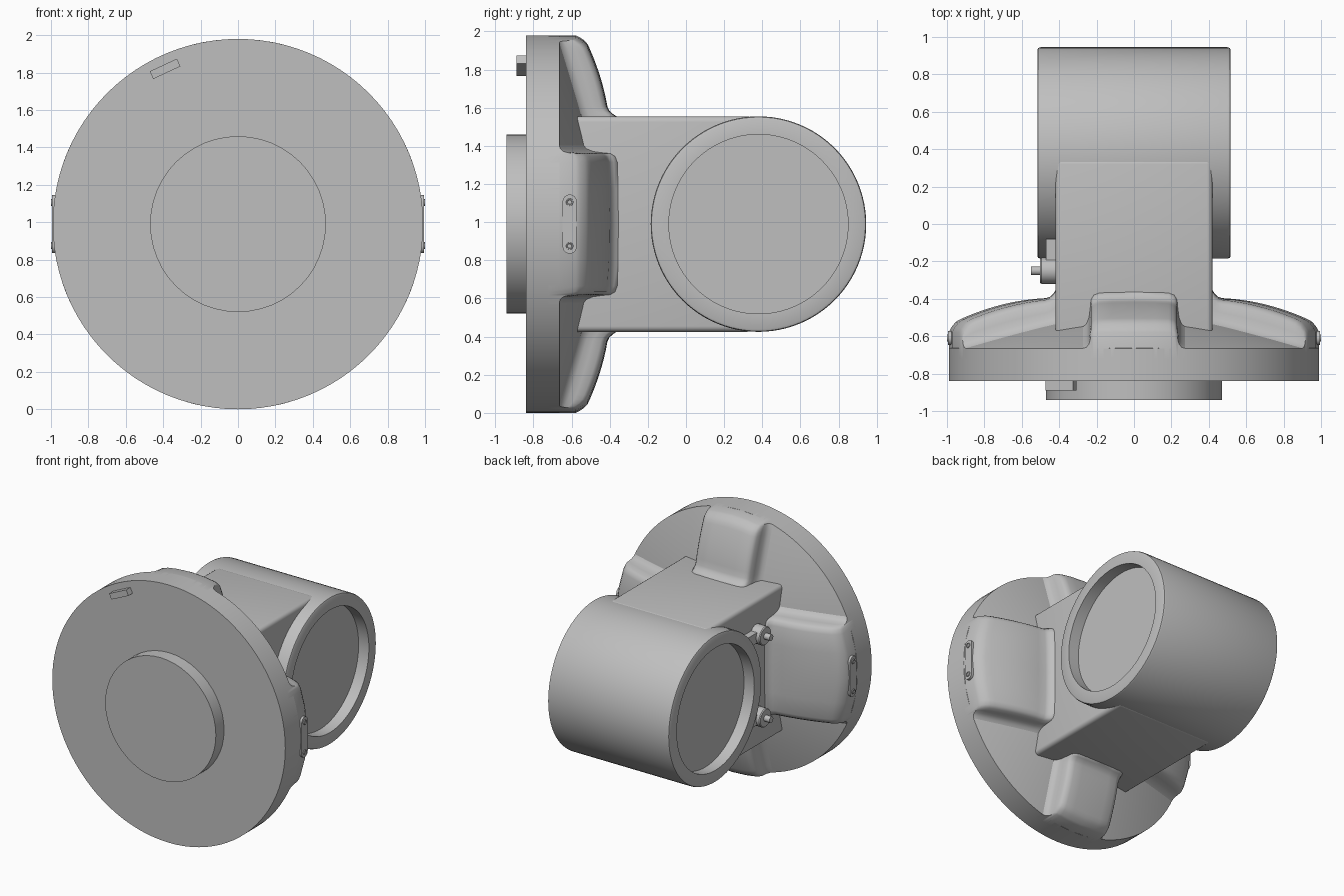
import bpy, bmesh, math
from mathutils import Matrix, Vector

cube = bpy.data.objects.get("Cube")
if cube:
    bpy.data.objects.remove(cube, do_unlink=True)

ZC = 0.99          # height of the main axis
R = 0.99           # flange radius

grey = bpy.data.materials.new("plain_grey")
grey.use_nodes = True
grey.diffuse_color = (0.52, 0.52, 0.52, 1)
grey.node_tree.nodes["Principled BSDF"].inputs["Base Color"].default_value = (0.52, 0.52, 0.52, 1)

TO_Y = Matrix.Rotation(-math.pi / 2, 4, 'X')
TO_X = Matrix.Rotation(math.pi / 2, 4, 'Y')


def finish(bm, name, matrix=Matrix(), angle=35):
    bmesh.ops.transform(bm, matrix=matrix, verts=bm.verts)
    bmesh.ops.recalc_face_normals(bm, faces=bm.faces)
    mesh = bpy.data.meshes.new(name)
    bm.to_mesh(mesh)
    bm.free()
    obj = bpy.data.objects.new(name, mesh)
    bpy.context.collection.objects.link(obj)
    mesh.materials.append(grey)
    bpy.ops.object.select_all(action='DESELECT')
    obj.select_set(True)
    bpy.context.view_layer.objects.active = obj
    bpy.ops.object.shade_smooth_by_angle(angle=math.radians(angle))
    return obj


def lathe(name, profile, turn, loc, segments=64):
    """Turn (radius, height) points round an axis; the ends sit on the axis."""
    bm = bmesh.new()
    verts = [bm.verts.new((r, 0, h)) for r, h in profile]
    edges = [bm.edges.new(pair) for pair in zip(verts, verts[1:])]
    bmesh.ops.spin(bm, geom=verts + edges, axis=(0, 0, 1), cent=(0, 0, 0),
                   angle=math.tau, steps=segments, use_duplicate=False)
    bmesh.ops.remove_doubles(bm, verts=bm.verts, dist=1e-5)
    return finish(bm, name, Matrix.Translation(loc) @ turn)


def box(name, size, loc, turn=Matrix(), bevel=0.0):
    bm = bmesh.new()
    bmesh.ops.create_cube(bm, size=1)
    bmesh.ops.scale(bm, vec=size, verts=bm.verts)
    if bevel:
        bmesh.ops.bevel(bm, geom=bm.edges[:], offset=bevel, segments=4,
                        profile=0.5, affect='EDGES')
    return finish(bm, name, Matrix.Translation(loc) @ turn)


def cone(r):
    return -0.53 - 0.32 * (r - 0.57)


def dome(r):
    edge = max(0.0, (r - 0.94) / 0.05)
    return -0.395 - 0.44 * (r - 0.42) ** 2 - 0.04 * edge ** 2


# Flange with a conical back
lathe("flange", [(0, -0.84), (R, -0.84), (R, cone(R)), (0.3, cone(0.3)), (0, cone(0.3))],
      TO_Y, (0, 0, ZC), 96)

# Front hub
lathe("front_hub", [(0, -0.94), (0.47, -0.94), (0.47, -0.8), (0, -0.8)], TO_Y, (0, 0, ZC), 48)

# Cross barrel with recessed ends
end = [(0, 0.43), (0.47, 0.43), (0.47, 0.517), (0.55, 0.517), (0.561, 0.512), (0.565, 0.50)]
lathe("cross_barrel", end + [(r, -h) for r, h in reversed(end)], TO_X, (0, 0.38, ZC), 96)

# Neck between flange and barrel
box("neck", (0.84, 1.0, 1.13), (0, -0.15, ZC), bevel=0.03)

# Raised back pads: a rounded step section swept outward to the rim
STEP = [(0.045, -0.03), (0.02, 0.06), (0.006, 0.25), (0, 0.5),
        (-0.005, 0.8), (-0.02, 0.94), (-0.05, 1.0)]


def pad(name, half, neck, quarter):
    section = [(half + o, f) for o, f in STEP]
    section += [(half * k, 1.0) for k in (0.5, 0.0)]
    section += [(-v, f) for v, f in reversed(section[:-1])]
    bm = bmesh.new()
    rows = []
    for v, f in section:
        rim = math.sqrt(R * R - v * v)
        start = neck + 0.05
        us = [neck - 0.03, neck, neck + 0.012, neck + 0.03]
        us += [start + (rim - start) * (1 - (1 - i / 12) ** 1.5) for i in range(13)]
        row = []
        for u in us:
            r = math.hypot(u, v)
            fillet = 0.04 * min(1, max(0, 1 - (u - neck) / 0.05)) ** 2
            row.append(bm.verts.new((u, cone(r) + (dome(r) - cone(r) + fillet) * f, v)))
        row.append(bm.verts.new((rim, -0.72, v)))
        rows.append(row)
    for a, b in zip(rows, rows[1:]):
        for i in range(len(a) - 1):
            bm.faces.new((a[i], a[i + 1], b[i + 1], b[i]))
    obj = finish(bm, name, Matrix.Translation((0, 0, ZC))
                 @ Matrix.Rotation(quarter * math.pi / 2, 4, 'Y'), 50)
    # keep the open shell facing the back
    if sum((p.normal.y * p.area for p in obj.data.polygons)) < 0:
        obj.data.flip_normals()


pad("left_pad", 0.375, 0.42, 0)
pad("bottom_pad", 0.235, 0.565, 1)
pad("right_pad", 0.375, 0.42, 2)
pad("top_pad", 0.235, 0.565, 3)

# Locating key on the front face
box("front_key", (0.16, 0.07, 0.045), (-0.39, -0.855, 1.82),
    Matrix.Rotation(math.radians(-25), 4, 'Y'))


# Rim plates with two screws each
def rim_plate(name, side):
    bm = bmesh.new()
    outline = []
    for i in range(26):
        a = math.pi * (i if i < 13 else i - 1) / 12
        shift = 0.118 if i < 13 else -0.118
        outline.append(bm.verts.new((side * 0.994, -0.61 + 0.037 * math.cos(a),
                                     ZC + shift + 0.037 * math.sin(a))))
    face = bm.faces.new(outline)
    out = bmesh.ops.extrude_face_region(bm, geom=[face])["geom"]
    moved = [g for g in out if isinstance(g, bmesh.types.BMVert)]
    bmesh.ops.translate(bm, vec=Vector((-side * 0.06, 0, 0)), verts=moved)
    finish(bm, name)


for label, side in (("left", 1), ("right", -1)):
    rim_plate(label + "_rim_plate", side)
    for spot, dz in (("upper", 0.115), ("lower", -0.115)):
        lathe(f"{label}_{spot}_plate_screw",
              [(0, side * 0.995), (0.011, side * 0.995), (0.013, side), (0.018, side),
               (0.02, side * 0.99), (0, side * 0.99)],
              TO_X, (0, -0.61, ZC + dz), 16)

# Bosses with pins on the right side of the neck
for spot, dz in (("upper", 0.315), ("lower", -0.315)):
    z = ZC + dz
    lathe(spot + "_boss", [(0, -0.39), (0.07, -0.39), (0.07, -0.495), (0.065, -0.502), (0, -0.502)],
          TO_X, (0, -0.25, z), 32)
    lathe(spot + "_pin", [(0, -0.49), (0.024, -0.49), (0.024, -0.55), (0, -0.55)],
          TO_X, (0, -0.25, z), 20)
    box(spot + "_boss_web", (0.08, 0.17, 0.08), (-0.43, -0.165, z))
